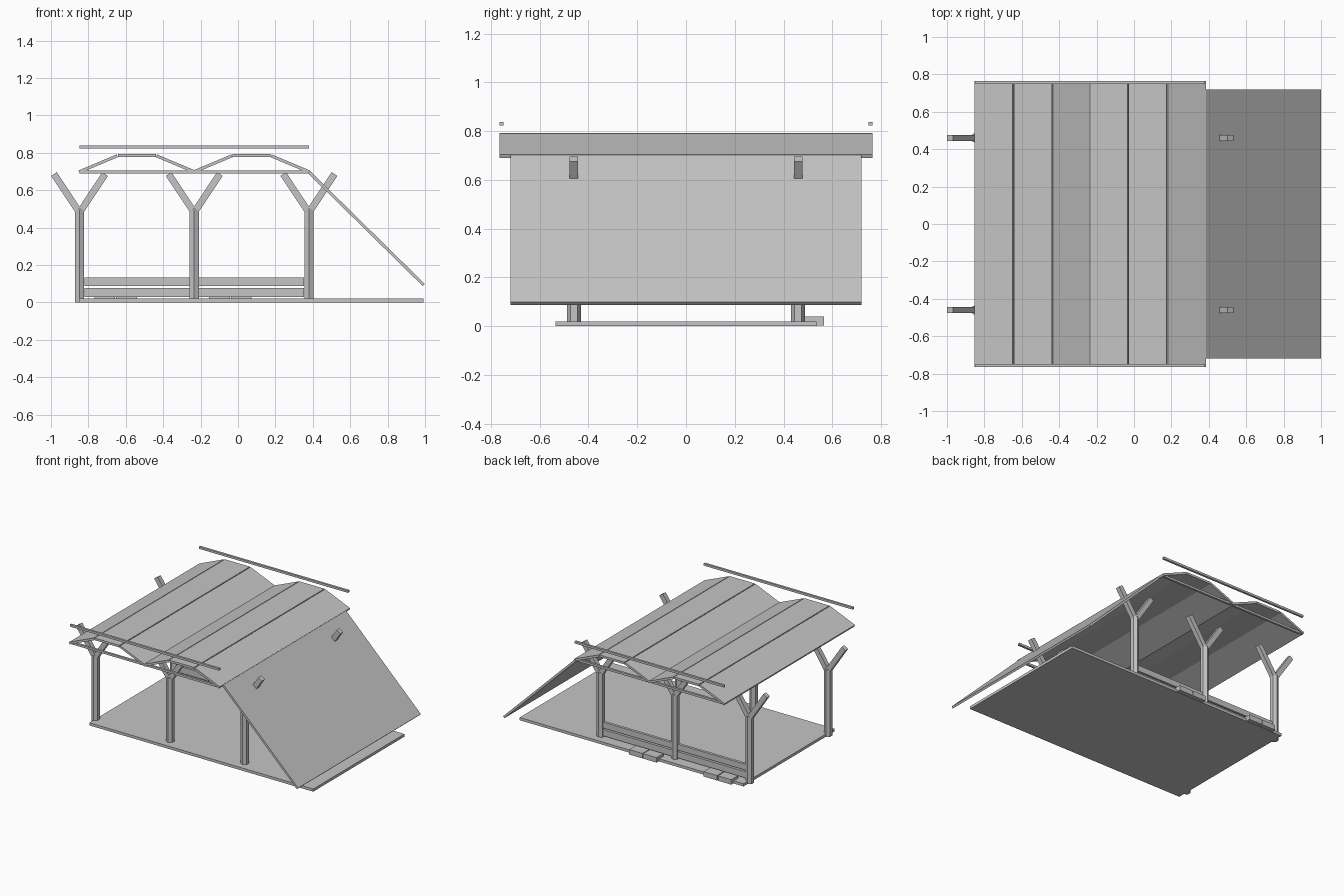
import bpy, math
from mathutils import Vector

if "Cube" in bpy.data.objects:
    bpy.data.objects.remove(bpy.data.objects["Cube"])

grey = bpy.data.materials.new("plain grey")
grey.diffuse_color = (0.56, 0.56, 0.56, 1)
grey.use_nodes = True
grey.node_tree.nodes["Principled BSDF"].inputs["Base Color"].default_value = grey.diffuse_color


def make(name, verts, faces):
    mesh = bpy.data.meshes.new(name)
    mesh.from_pydata(verts, [], faces)
    mesh.materials.append(grey)
    ob = bpy.data.objects.new(name, mesh)
    bpy.context.collection.objects.link(ob)
    return ob


def extrude_y(name, outline, y0, y1):
    """Prism along y from an x-z outline, anticlockwise seen from the front."""
    n = len(outline)
    verts = [(x, y, z) for y in (y0, y1) for x, z in outline]
    faces = [tuple(range(n)), tuple(reversed(range(n, 2 * n)))]
    faces += [(i, i + n, (i + 1) % n + n, (i + 1) % n) for i in range(n)]
    return make(name, verts, faces)


def box(name, x0, x1, y0, y1, z0, z1):
    return extrude_y(name, [(x0, z0), (x1, z0), (x1, z1), (x0, z1)], y0, y1)


def slab(name, a, b, low, high, y0, y1):
    """Board running from a to b in x-z, offset low..high along its normal."""
    a, b = Vector(a), Vector(b)
    d = (b - a).normalized()
    n = Vector((-d.y, d.x))
    return extrude_y(name, [a + n * low, b + n * low, b + n * high, a + n * high], y0, y1)


def post(name, x, y, r, height):
    """Six-sided upright with corners pointing to the front and back."""
    ring = [(x + r * math.sin(math.radians(60 * i)),
             y - r * math.cos(math.radians(60 * i))) for i in range(6)]
    verts = [(px, py, z) for z in (0, height) for px, py in ring]
    faces = [tuple(reversed(range(6))), tuple(range(6, 12))]
    faces += [(i, (i + 1) % 6, (i + 1) % 6 + 6, i + 6) for i in range(6)]
    return make(name, verts, faces)


POST_X = (-0.847, -0.234, 0.379)
POST_Y = 0.46
BEAM = 0.008

# Floor deck
box("floor", -0.847, 0.993, -0.535, 0.535, 0, 0.02)

# Forked posts
for x in POST_X:
    for y in (-POST_Y, POST_Y):
        post("post", x, y, 0.0285, 0.497)
        for s in (-1, 1):
            slab("post_branch", (x + s * 0.010, 0.495), (x + s * 0.137, 0.686),
                 -0.018, 0.018, y - 0.017, y + 0.017)

# Two bays: roof panels, end beams, rear rails and steps
for x0, x1 in zip(POST_X, POST_X[1:]):
    third = (x1 - x0) / 3
    line = [(x0, 0.69), (x0 + third, 0.776), (x1 - third, 0.776), (x1, 0.69)]
    for a, b in zip(line, line[1:]):
        slab("roof_panel", a, b, 0, 0.016, -0.765, 0.765)
    for s in (-1, 1):
        y = s * 0.757
        box("upper_beam", x0, x1, y - BEAM, y + BEAM, 0.822, 0.838)
        y = s * 0.749
        box("lower_beam", x0, x1, y - BEAM, y + BEAM, 0.69, 0.706)
    for z0, z1 in ((0.03, 0.077), (0.088, 0.132)):
        box("rear_rail", x0 + 0.026, x1 - 0.026, POST_Y - 0.01, POST_Y + 0.01, z0, z1)
    for i in range(2):
        left = x0 + 0.08 + i * 0.116
        box("rear_step", left, left + 0.11, 0.485, 0.565, 0.003, 0.04)

# Sloping side wall
slab("sloping_wall", (0.379, 0.697), (0.993, 0.093), -0.008, 0.008, -0.72, 0.72)
